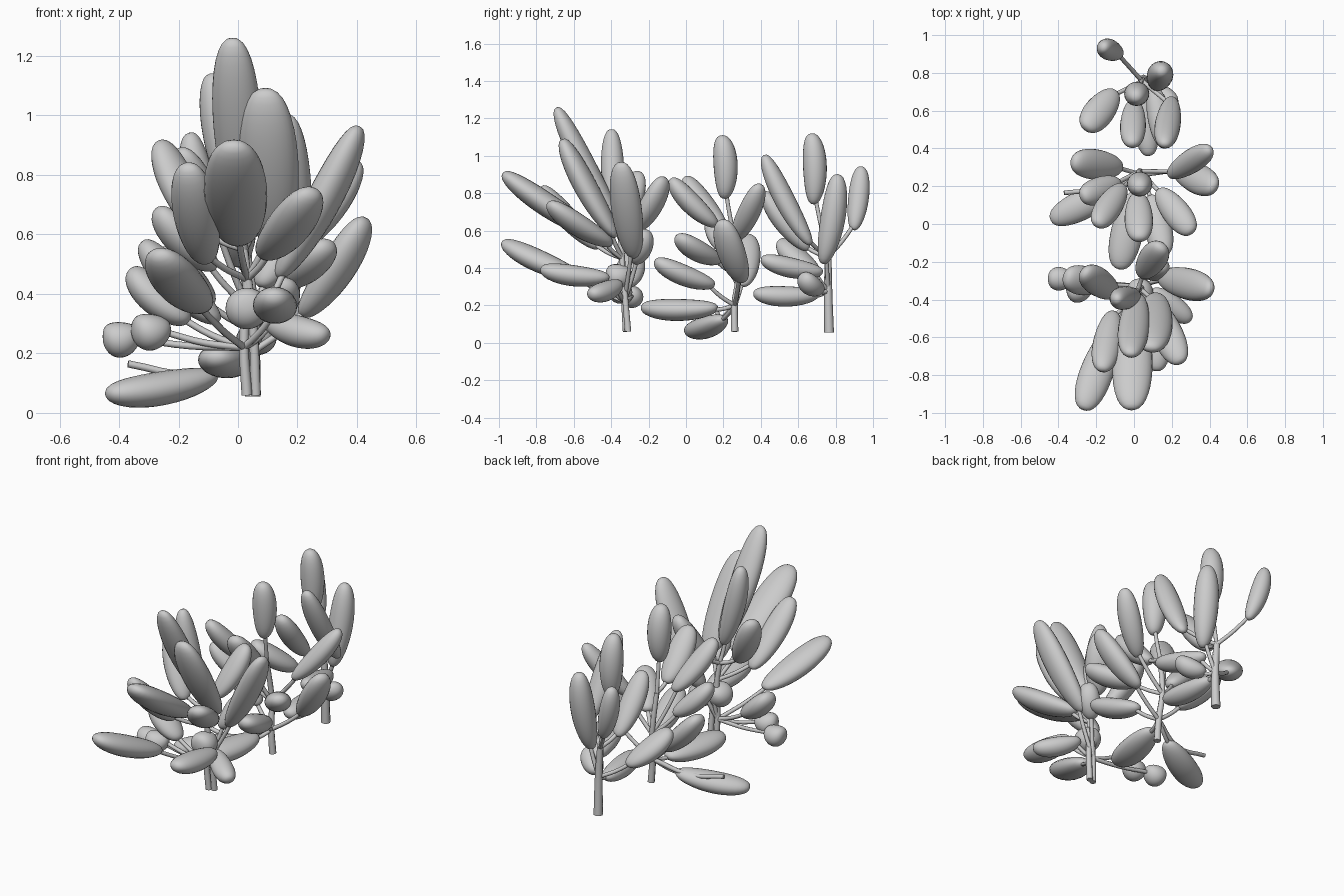
import bpy, bmesh
from mathutils import Vector


def leaf(name, base, tip, width):
    """Plump, blunt paddle leaf; short or upright ones are round in section."""
    axis = tip - base
    length = axis.length
    d = axis.normalized()
    side = d.cross(Vector((0, 0, 1)))
    side = side.normalized() if side.length > 0.05 else Vector((1, 0, 0))
    face = side.cross(d)
    is_round = length < 0.16 or d.z > 0.97
    thick = width * 0.96 if is_round else 0.04 + 0.22 * width
    bm = bmesh.new()
    bmesh.ops.create_uvsphere(bm, u_segments=24, v_segments=18, radius=1)
    for v in bm.verts:
        x, y, z = v.co
        grow = (1 + 0.08 * z) * max(1 - z * z, 0.01) ** -0.09
        v.co = ((base + tip) / 2 + d * z * length / 2 + side * x * width * grow
                + face * (y * thick * grow + 0.012 * (z * z - 0.4)))
    me = bpy.data.meshes.new(name)
    bm.to_mesh(me)
    bm.free()
    bpy.context.collection.objects.link(bpy.data.objects.new(name, me))
    for p in me.polygons:
        p.use_smooth = True


def stem(name, pts, r0, r1):
    """Tapered round stem through the points."""
    cu = bpy.data.curves.new(name, 'CURVE')
    cu.dimensions = '3D'
    cu.bevel_depth = 1
    cu.bevel_resolution = 2
    cu.use_fill_caps = True
    cu.resolution_u = 4
    sp = cu.splines.new('BEZIER')
    sp.bezier_points.add(len(pts) - 1)
    for i, (bp, p) in enumerate(zip(sp.bezier_points, pts)):
        bp.co = p
        bp.handle_left_type = bp.handle_right_type = 'AUTO'
        bp.radius = r0 + (r1 - r0) * i / (len(pts) - 1)
    bpy.context.collection.objects.link(bpy.data.objects.new(name, cu))


def plant(name, trunk, r0, forks, leaves):
    """Trunk plus leaves (base, tip, half width); each leaf's stem
    starts at the highest fork below the leaf."""
    stem(name + "_trunk", trunk, r0, r0 * 0.7)
    for i, (b, t, w) in enumerate(leaves):
        b, t = Vector(b), Vector(t)
        leaf(f"{name}_leaf_{i + 1}", b, t, w)
        fork = Vector(([f for f in forks if f[2] < b.z - 0.02] or forks[:1])[-1])
        end = b.lerp(t, 0.12)
        stem(f"{name}_stem_{i + 1}", [fork, fork.lerp(end, 0.5) - Vector((0, 0, 0.01)), end], 0.012, 0.011)


# front plant: thin stems rising from one root
root, low, mid, top = (0.03, -0.32, 0.06), (0.02, -0.33, 0.22), (0.03, -0.34, 0.45), (0.02, -0.35, 0.55)
plant("front_plant", [root, low, mid, top], 0.018, [root, low, mid, top], [
    ((0.02, -0.38, 0.66), (-0.02, -0.70, 1.255), 0.082),
    ((0.12, -0.38, 0.56), (0.09, -0.67, 1.085), 0.10),
    ((0, -0.47, 0.565), (-0.015, -0.985, 0.90), 0.106),
    ((0.09, -0.40, 0.52), (0.25, -0.74, 0.74), 0.083),
    ((-0.12, -0.57, 0.345), (-0.27, -0.985, 0.53), 0.088),
    ((0.13, -0.41, 0.34), (0.12, -0.78, 0.385), 0.074),
    ((0.03, -0.29, 0.35), (0.03, -0.43, 0.36), 0.072),
    ((0.09, -0.35, 0.31), (0.30, -0.51, 0.25), 0.06),
    ((0.14, -0.28, 0.45), (0.415, -0.35, 0.96), 0.083),
    ((0.04, -0.27, 0.59), (0.15, -0.11, 0.88), 0.075),
    ((0.01, -0.38, 0.65), (-0.10, -0.40, 1.14), 0.062),
    ((-0.10, -0.37, 0.58), (-0.27, -0.25, 0.91), 0.075),
    ((-0.11, -0.47, 0.50), (-0.17, -0.78, 0.83), 0.076),
    ((0.08, -0.27, 0.42), (0.16, -0.21, 0.60), 0.06),
    ((-0.17, -0.32, 0.30), (-0.37, -0.28, 0.475), 0.078),
    ((-0.33, -0.29, 0.25), (-0.455, -0.29, 0.25), 0.062),
    ((-0.23, -0.33, 0.27), (-0.355, -0.37, 0.28), 0.064),
])
stem("front_plant_side_stem", [(0.06, -0.31, 0.06), (0.05, -0.33, 0.3), top], 0.018, 0.014)

# middle plant: short trunk that forks low, with one bare twig
low, mid, top = (0.04, 0.26, 0.2), (0.03, 0.28, 0.36), (0.02, 0.25, 0.6)
plant("middle_plant", [(0.05, 0.26, 0.06), low, mid, top], 0.02, [low, mid, top], [
    ((0.01, 0.17, 0.18), (-0.08, -0.24, 0.18), 0.085),
    ((-0.07, 0.20, 0.12), (-0.44, 0.02, 0.055), 0.078),
    ((0.09, 0.15, 0.30), (0.16, -0.17, 0.43), 0.073),
    ((0.13, 0.18, 0.43), (0.31, -0.05, 0.56), 0.073),
    ((0.02, 0.16, 0.62), (0.03, -0.09, 0.87), 0.075),
    ((-0.06, 0.20, 0.61), (-0.20, -0.01, 0.88), 0.07),
    ((0.22, 0.30, 0.32), (0.435, 0.19, 0.65), 0.08),
    ((0.19, 0.26, 0.54), (0.41, 0.40, 0.84), 0.063),
    ((0.03, 0.215, 0.77), (0.03, 0.20, 1.11), 0.067),
    ((-0.07, 0.30, 0.30), (-0.33, 0.33, 0.57), 0.08),
    ((-0.08, 0.22, 0.48), (-0.28, 0.14, 0.68), 0.07),
])
stem("middle_plant_bare_twig", [low, (-0.15, 0.19, 0.13), (-0.37, 0.165, 0.165)], 0.014, 0.012)

# back plant: one straight sturdy trunk
low, mid = (0.05, 0.76, 0.28), (0.04, 0.76, 0.46)
plant("back_plant", [(0.05, 0.765, 0.055), low, mid], 0.026, [low, mid], [
    ((0.02, 0.69, 0.74), (0.01, 0.68, 1.12), 0.066),
    ((0.20, 0.66, 0.52), (0.16, 0.41, 1.00), 0.068),
    ((0, 0.65, 0.49), (-0.01, 0.41, 0.80), 0.068),
    ((0.10, 0.73, 0.37), (0.17, 0.40, 0.44), 0.063),
    ((0.04, 0.71, 0.25), (0.08, 0.36, 0.255), 0.065),
    ((0.12, 0.74, 0.42), (0.15, 0.82, 0.90), 0.069),
    ((-0.08, 0.90, 0.60), (-0.17, 0.94, 0.94), 0.056),
    ((-0.10, 0.70, 0.36), (-0.26, 0.50, 0.54), 0.08),
    ((0.09, 0.72, 0.27), (0.22, 0.62, 0.35), 0.06),
])
